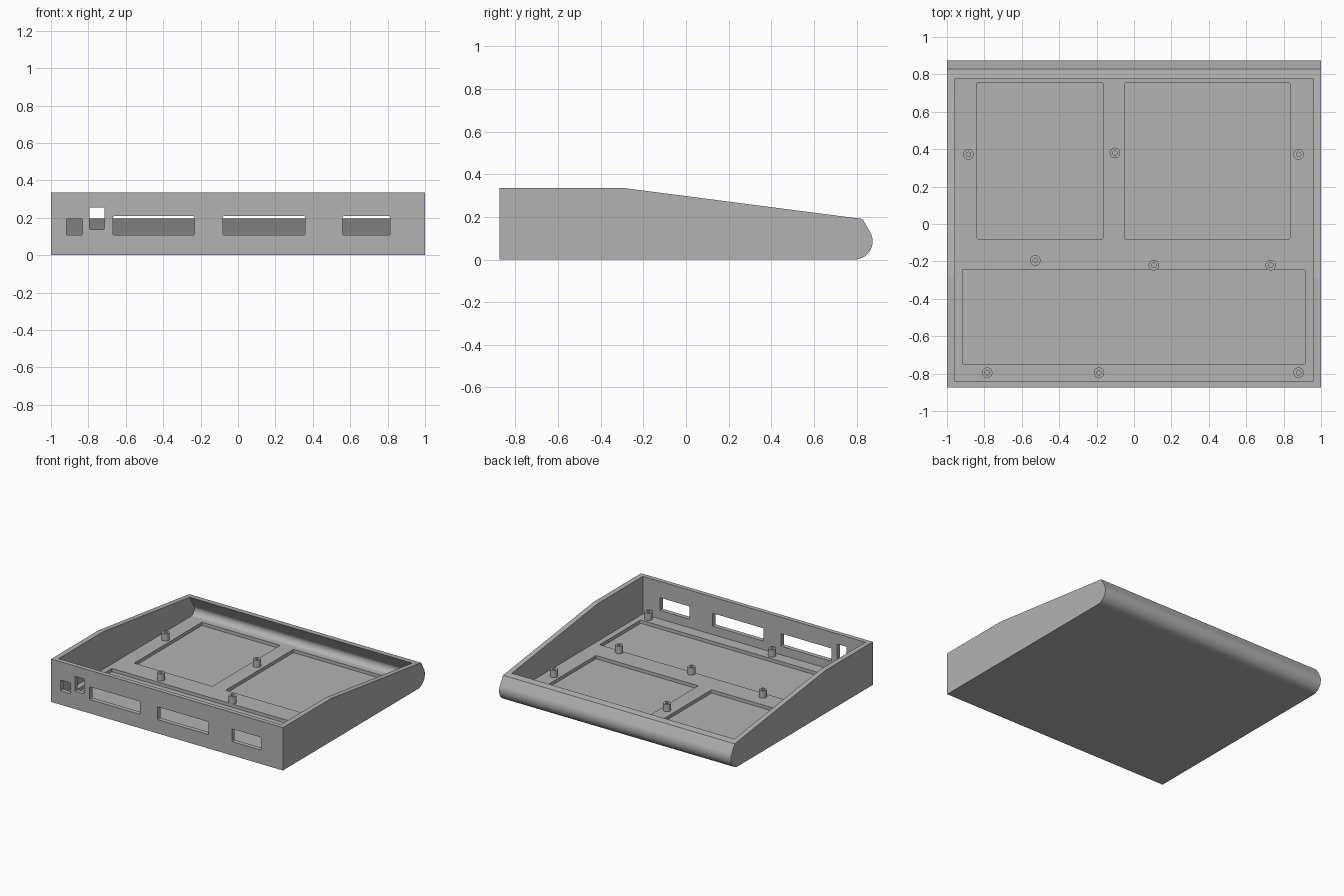
import bpy
import bmesh
from math import sin, cos, pi, radians

if "Cube" in bpy.data.objects:
    bpy.data.objects.remove(bpy.data.objects["Cube"], do_unlink=True)

WALL = 0.042
FLOOR = WALL
POCKET_Z = 0.016
NOSE_Y, NOSE_Z, NOSE_R = 0.79, 0.085, 0.085

grey = bpy.data.materials.new("Plain Grey")
grey.use_nodes = True
GREY = (0.45, 0.45, 0.45, 1)
grey.diffuse_color = GREY
grey.node_tree.nodes["Principled BSDF"].inputs["Base Color"].default_value = GREY


def make_object(name, bm):
    bmesh.ops.recalc_face_normals(bm, faces=bm.faces)
    mesh = bpy.data.meshes.new(name)
    bm.to_mesh(mesh)
    bm.free()
    mesh.materials.append(grey)
    obj = bpy.data.objects.new(name, mesh)
    bpy.context.collection.objects.link(obj)
    return obj


def nose_arc(radius, steps=24):
    """Rounded back edge, from straight down to 30 degrees above level."""
    angles = [radians(-90 + 120 * i / steps) for i in range(steps + 1)]
    return [(NOSE_Y + radius * cos(a), NOSE_Z + radius * sin(a)) for a in angles]


def extrude_profile(name, profile, half_width):
    """Sweep a closed (y, z) outline across x."""
    bm = bmesh.new()
    face = bm.faces.new([bm.verts.new((-half_width, y, z)) for y, z in profile])
    moved = bmesh.ops.extrude_face_region(bm, geom=[face])["geom"]
    verts = [g for g in moved if isinstance(g, bmesh.types.BMVert)]
    bmesh.ops.translate(bm, verts=verts, vec=(2 * half_width, 0, 0))
    return make_object(name, bm)


def boxes(name, limits, corner_axis, corner=0.006):
    """Several boxes in one mesh, with edges along one axis slightly rounded."""
    bm = bmesh.new()
    for x0, x1, y0, y1, z0, z1 in limits:
        verts = bmesh.ops.create_cube(bm, size=1)["verts"]
        bmesh.ops.scale(bm, verts=verts, vec=(x1 - x0, y1 - y0, z1 - z0))
        bmesh.ops.translate(bm, verts=verts,
                            vec=((x0 + x1) / 2, (y0 + y1) / 2, (z0 + z1) / 2))
    edges = [e for e in bm.edges
             if abs((e.verts[0].co - e.verts[1].co).normalized()[corner_axis]) > 0.9]
    bmesh.ops.bevel(bm, geom=edges, offset=corner, segments=3, profile=0.5,
                    affect='EDGES')
    return make_object(name, bm)


def select_only(obj):
    bpy.ops.object.select_all(action='DESELECT')
    obj.select_set(True)
    bpy.context.view_layer.objects.active = obj


def cut(target, cutter):
    cutter.hide_render = True
    mod = target.modifiers.new("cut", 'BOOLEAN')
    mod.operation = 'DIFFERENCE'
    mod.solver = 'EXACT'
    mod.object = cutter
    select_only(target)
    bpy.ops.object.modifier_apply(modifier=mod.name)
    bpy.data.objects.remove(cutter, do_unlink=True)


# Outer wedge with a rounded back edge
case = extrude_profile(
    "case_shell",
    [(-0.875, 0)] + nose_arc(NOSE_R) + [(0.828, 0.19), (-0.29, 0.335), (-0.875, 0.335)],
    1.0)

# Hollow interior, following the rounded edge
inner = nose_arc(NOSE_R - WALL)
rise = 0.2
lip = (inner[-1][0] - rise * 0.5, inner[-1][1] + rise * cos(pi / 6))
cut(case, extrude_profile(
    "cavity_cutter",
    [(-0.84, FLOOR)] + inner + [lip, (lip[0], 0.5), (-0.84, 0.5)],
    0.96))

# Shallow floor pockets
pockets = [(-0.84, -0.165, -0.08, 0.755),
           (-0.05, 0.833, -0.08, 0.755),
           (-0.918, 0.915, -0.748, -0.243)]
cut(case, boxes("pocket_cutter", [p + (POCKET_Z, 0.07) for p in pockets], 2))

# Port openings through the front wall
ports = [(-0.918, -0.832, 0.108, 0.193),
         (-0.795, -0.715, 0.138, 0.255),
         (-0.668, -0.233, 0.108, 0.208),
         (-0.08, 0.358, 0.108, 0.208),
         (0.56, 0.813, 0.108, 0.208)]
cut(case, boxes("port_cutter",
                [(x0, x1, -0.95, -0.8, z0, z1) for x0, x1, z0, z1 in ports], 1, 0.004))

select_only(case)
bpy.ops.object.shade_smooth_by_angle(angle=radians(6))


# Hollow screw posts
def screw_post(name, x, y, outer=0.028, bore=0.012, top=0.098, sides=32):
    bm = bmesh.new()
    outline = [(outer, FLOOR - 0.002), (outer, top), (bore, top), (bore, FLOOR - 0.002)]
    rings = [[bm.verts.new((x + r * cos(2 * pi * i / sides),
                            y + r * sin(2 * pi * i / sides), z))
              for i in range(sides)] for r, z in outline]
    for k in range(len(rings)):
        a, b = rings[k], rings[(k + 1) % len(rings)]
        for i in range(sides):
            j = (i + 1) % sides
            bm.faces.new((a[i], a[j], b[j], b[i]))
    post = make_object(name, bm)
    select_only(post)
    bpy.ops.object.shade_smooth_by_angle(angle=radians(30))


post_spots = [(-0.885, 0.372), (-0.102, 0.38), (0.88, 0.372),
              (-0.528, -0.195), (0.106, -0.22), (0.731, -0.22),
              (-0.785, -0.795), (-0.187, -0.795), (0.88, -0.795)]
for n, (x, y) in enumerate(post_spots, 1):
    screw_post(f"screw_post_{n}", x, y)
